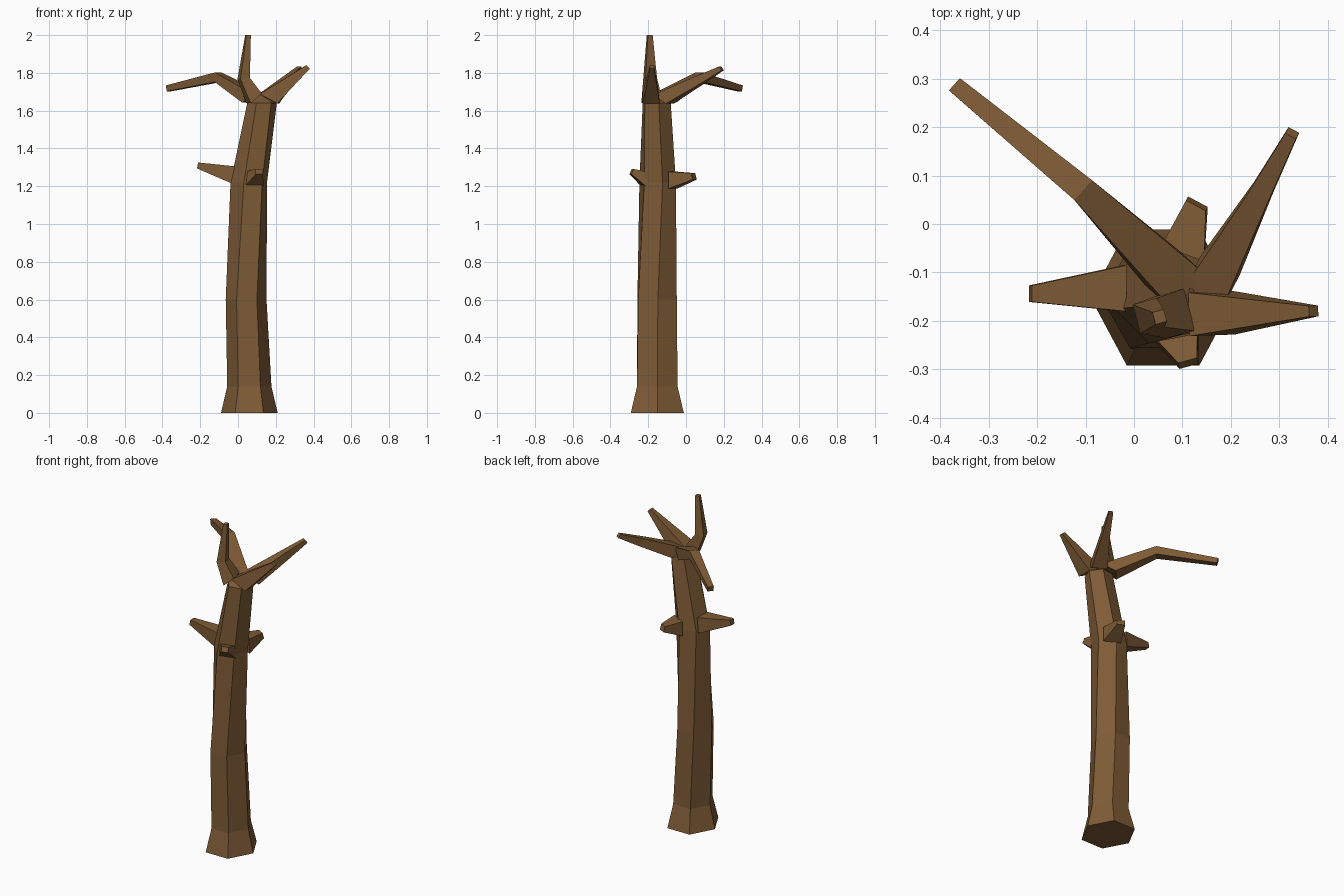
import bpy
from math import sin, cos, radians
from mathutils import Vector

if "Cube" in bpy.data.objects:
    bpy.data.objects.remove(bpy.data.objects["Cube"])

bark = bpy.data.materials.new("bark")
bark.diffuse_color = (0.21, 0.105, 0.036, 1)
bark.use_nodes = True
bark.node_tree.nodes["Principled BSDF"].inputs["Base Color"].default_value = bark.diffuse_color


def loft(name, rings, apex=None):
    """Skin equal-sized rings; close the end flat or with a peak."""
    n = len(rings[0])
    verts = [v for ring in rings for v in ring]
    faces = [list(range(n))[::-1]]
    for r in range(len(rings) - 1):
        for i in range(n):
            j = (i + 1) % n
            faces.append([r * n + i, r * n + j, (r + 1) * n + j, (r + 1) * n + i])
    last = (len(rings) - 1) * n
    if apex:
        verts.append(Vector(apex))
        faces += [[last + i, last + (i + 1) % n, len(verts) - 1] for i in range(n)]
    else:
        faces.append([last + i for i in range(n)])
    mesh = bpy.data.meshes.new(name)
    mesh.from_pydata(verts, [], faces)
    mesh.materials.append(bark)
    bpy.context.collection.objects.link(bpy.data.objects.new(name, mesh))


def branch(name, azimuth, stations):
    """Four-sided limb; each station is x, y, z, width, height, pitch."""
    a = radians(azimuth)
    side = Vector((sin(a), -cos(a), 0))
    rings = []
    for x, y, z, w, h, pitch in stations:
        p = radians(pitch)
        up = Vector((-cos(a) * sin(p), -sin(a) * sin(p), cos(p)))
        c = Vector((x, y, z))
        rings.append([c + side * (w / 2 * s) + up * (h / 2 * t)
                      for s, t in ((-1, -1), (-1, 1), (1, 1), (1, -1))][::-1])
    loft(name, rings)


# Six-sided trunk: x, y, z, radius x, radius y, twist
trunk = [(0.06, -0.152, 0, 0.15, 0.162, 0),
         (0.06, -0.152, 0.14, 0.117, 0.124, 0),
         (0.043, -0.153, 0.6, 0.108, 0.118, 2),
         (0.057, -0.15, 1.22, 0.1, 0.1, 15),
         (0.127, -0.155, 1.64, 0.079, 0.08, 8)]
rings = []
for x, y, z, rx, ry, twist in trunk:
    angles = [radians(60 * i + twist) for i in range(6)]
    rings.append([Vector((x + rx * cos(t), y + ry * sin(t), z)) for t in angles])
loft("trunk", rings, (0.115, -0.135, 1.69))

# Crown limbs
branch("long_bent_branch", 138, [(0.085, -0.115, 1.665, 0.1, 0.09, 60),
                                 (-0.105, 0.07, 1.777, 0.055, 0.05, 0),
                                 (-0.368, 0.286, 1.718, 0.034, 0.032, -15)])
branch("back_branch", 62, [(0.16, -0.12, 1.66, 0.09, 0.09, 60),
                           (0.262, 0.065, 1.758, 0.045, 0.05, 35),
                           (0.327, 0.188, 1.824, 0.025, 0.025, 35)])
branch("right_branch", 2, [(0.16, -0.185, 1.663, 0.09, 0.105, 62),
                           (0.371, -0.18, 1.832, 0.022, 0.026, 48)])
branch("upright_branch", 195, [(0.085, -0.185, 1.665, 0.09, 0.08, 50),
                               (0.03, -0.19, 1.77, 0.062, 0.052, 82),
                               (0.053, -0.192, 2.0, 0.026, 0.024, 90)])

# Broken stubs around the upper trunk
branch("left_stub", 180, [(-0.02, -0.133, 1.258, 0.095, 0.095, 5),
                          (-0.214, -0.144, 1.31, 0.034, 0.032, 12)])
branch("back_stub", 62, [(0.1, -0.07, 1.232, 0.1, 0.09, 0),
                         (0.13, 0.042, 1.252, 0.046, 0.035, 15)])
branch("front_stub", 285, [(0.085, -0.22, 1.238, 0.1, 0.075, 10),
                           (0.112, -0.288, 1.278, 0.04, 0.03, 25)])
